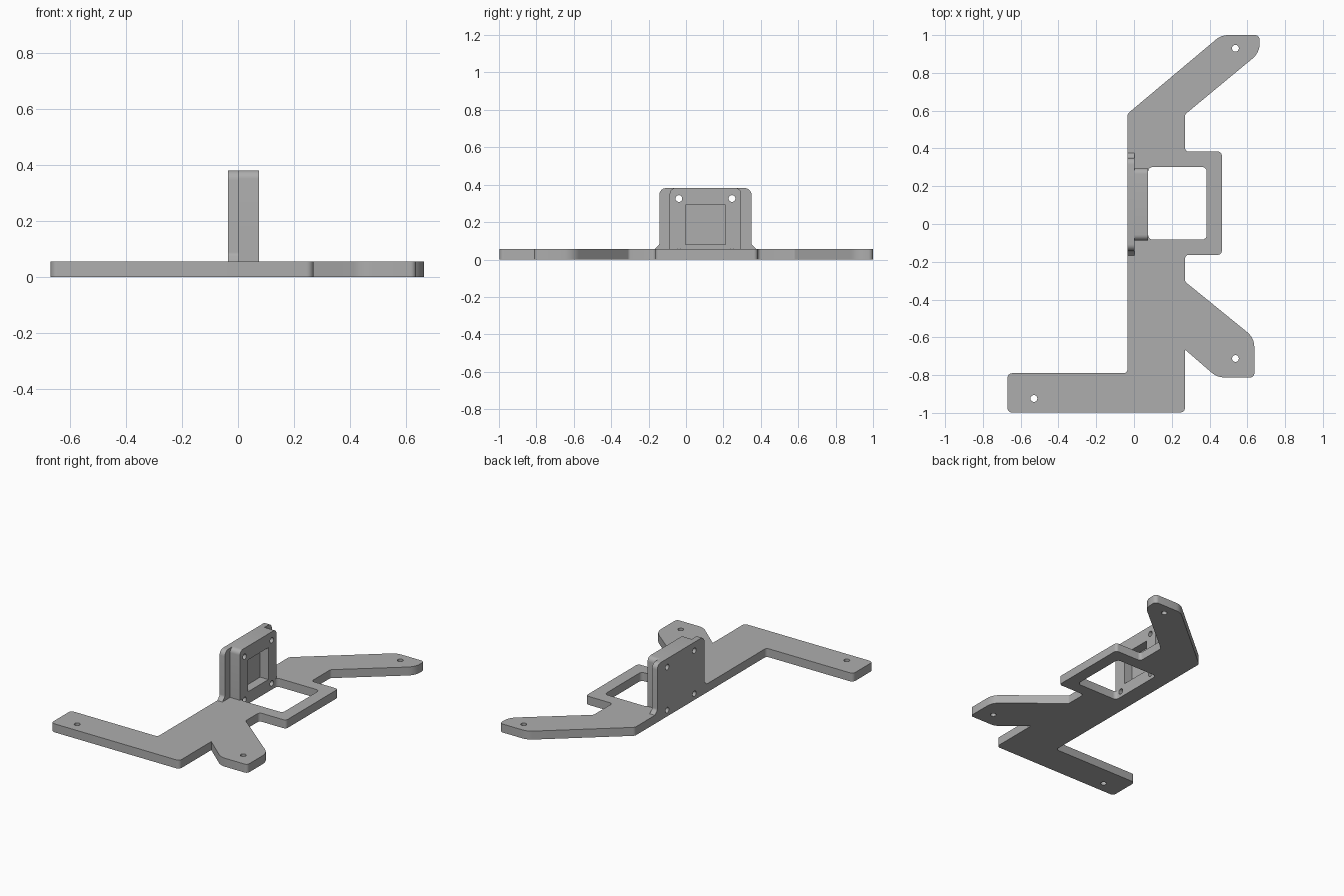
import bpy, bmesh
from math import tan, acos, pi
from mathutils import Vector

cube = bpy.data.objects.get("Cube")
if cube:
    bpy.data.objects.remove(cube, do_unlink=True)

grey = bpy.data.materials.new("plain grey")
grey.use_nodes = True
grey.diffuse_color = (0.42, 0.42, 0.42, 1)
grey.node_tree.nodes["Principled BSDF"].inputs["Base Color"].default_value = (0.42, 0.42, 0.42, 1)

BASE = 0.056      # base thickness
TOP = 0.382       # top of the upright mount
BACK = -0.035     # rear face of the mount
STEP = 0.003      # where the raised pad starts
FACE = 0.075      # front face of the pad
MID = 0.104       # centre of the mount along y


def rounded(corners, steps=6):
    """Outline with every (x, y, radius) corner replaced by an arc."""
    out = []
    for i, (x, y, r) in enumerate(corners):
        p = Vector((x, y))
        a = (Vector(corners[i - 1][:2]) - p).normalized()
        b = (Vector(corners[(i + 1) % len(corners)][:2]) - p).normalized()
        if r == 0:
            out.append(p)
            continue
        half = acos(max(-1, min(1, a.dot(b)))) / 2
        reach = r / tan(half)
        centre = p + (a + b).normalized() * (r**2 + reach**2) ** 0.5
        start, end = p + a * reach - centre, p + b * reach - centre
        for k in range(steps + 1):
            out.append(centre + start.slerp(end, k / steps).normalized() * r)
    return out


def prism(name, outline, low, high, axis="z"):
    """Extrude a flat outline along z, or along x for a (y, z) outline."""
    bm = bmesh.new()
    place = (lambda p: (p.x, p.y, low)) if axis == "z" else (lambda p: (low, p.x, p.y))
    face = bm.faces.new([bm.verts.new(place(p)) for p in outline])
    side = bmesh.ops.extrude_face_region(bm, geom=[face], use_keep_orig=True)
    move = (0, 0, high - low) if axis == "z" else (high - low, 0, 0)
    bmesh.ops.translate(bm, vec=move, verts=[v for v in side["geom"] if isinstance(v, bmesh.types.BMVert)])
    bmesh.ops.recalc_face_normals(bm, faces=bm.faces[:])
    mesh = bpy.data.meshes.new(name)
    bm.to_mesh(mesh)
    bm.free()
    mesh.materials.append(grey)
    obj = bpy.data.objects.new(name, mesh)
    bpy.context.collection.objects.link(obj)
    return obj


def rect(u0, u1, v0, v1, r):
    return rounded([(u0, v0, r), (u1, v0, r), (u1, v1, r), (u0, v1, r)])


def disc(u, v, r=0.018):
    return rect(u - r, u + r, v - r, v + r, r * 0.98)


def activate(obj):
    bpy.ops.object.select_all(action="DESELECT")
    obj.select_set(True)
    bpy.context.view_layer.objects.active = obj


def cut(obj, cutters):
    activate(obj)
    for c in cutters:
        c.hide_render = True
        mod = obj.modifiers.new("cut", "BOOLEAN")
        mod.operation, mod.solver, mod.object = "DIFFERENCE", "EXACT", c
        bpy.ops.object.modifier_apply(modifier=mod.name)


# Flat base with three arms and a square frame
base = prism("base_plate", rounded([
    (-0.67, -0.998, .025), (0.27, -0.998, .025),
    (0.27, -0.665, 0), (0.44, -0.812, .1), (0.637, -0.812, .02), (0.637, -0.603, .1), (0.27, -0.305, .02),
    (0.27, -0.163, .02), (0.465, -0.163, .02), (0.465, 0.383, .02), (0.27, 0.383, .02),
    (0.27, 0.58, .02), (0.665, 0.907, .1), (0.665, 1, .025), (0.462, 1, .1), (BACK, 0.583, .03),
    (BACK, -0.79, .02), (-0.67, -0.79, .025)]), 0, BASE)

# Upright rear plate with flared feet
half = 0.246
flare = 0.025
rear = prism("upright_plate", rounded([
    (MID - half - flare, BASE, 0), (MID + half + flare, BASE, 0),
    (MID + half, BASE + flare, .02), (MID + half, TOP, .035),
    (MID - half, TOP, .035), (MID - half, BASE + flare, .02)]), BACK, STEP, "x")

# Narrower raised pad in front of it
pad_half = 0.191
pad = prism("raised_pad", rounded([
    (MID - pad_half, BASE, 0), (MID + pad_half, BASE, 0),
    (MID + pad_half, TOP, .03), (MID - pad_half, TOP, .03)]), STEP, FACE, "x")

# Frame window, arm holes, mount screw holes and pad recess
window = prism("window_cutter", rect(FACE, 0.385, -0.083, 0.302, .025), -0.1, 0.2)
arm_holes = [prism("arm_hole_cutter", disc(x, y), -0.1, 0.2)
             for x, y in ((0.537, 0.93), (0.537, -0.712), (-0.53, -0.924))]
screws = [prism("screw_hole_cutter", disc(MID + s * 0.142, z), -0.1, 0.15, "x")
          for s in (-1, 1) for z in (0.041, 0.326)]
recess = prism("recess_cutter", rect(MID - 0.106, MID + 0.106, 0.08, 0.291, 0), 0.015, 0.15, "x")

cut(base, [window] + arm_holes + screws)
cut(rear, screws)
cut(pad, screws + [recess])
for c in [window, recess] + arm_holes + screws:
    bpy.data.objects.remove(c, do_unlink=True)

for obj in (base, rear, pad):
    activate(obj)
    bpy.ops.object.shade_smooth_by_angle(angle=pi / 6)
